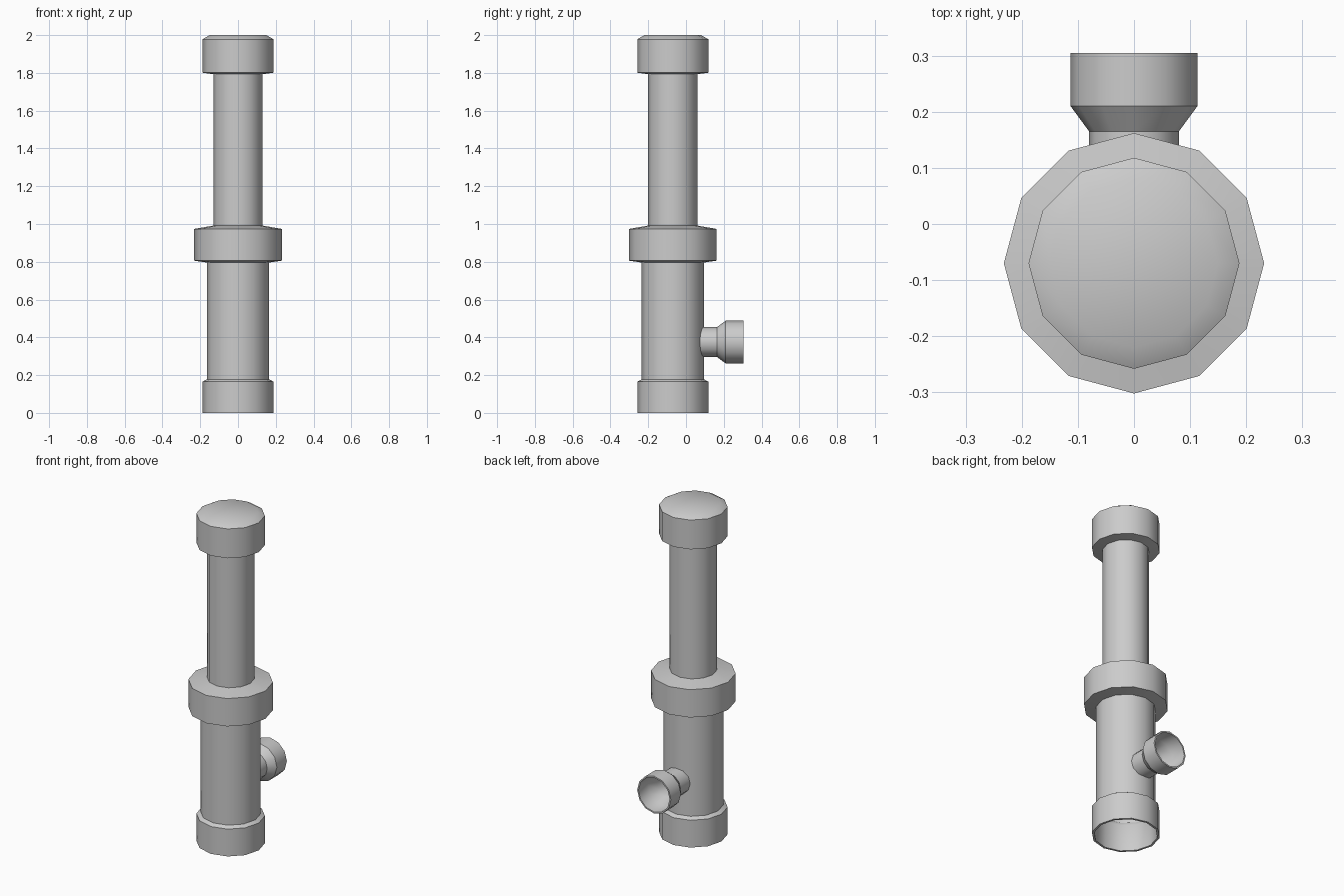
import bpy, bmesh, math
from mathutils import Matrix

if "Cube" in bpy.data.objects:
    bpy.data.objects.remove(bpy.data.objects["Cube"])

SIDES = 12
AXIS_Y = -0.07


def lathe(name, profile, matrix):
    """Spin (radius, height) points round the local z axis; radius 0 makes a tip."""
    bm = bmesh.new()
    rings = []
    for r, h in profile:
        if r == 0:
            rings.append([bm.verts.new((0, 0, h))] * SIDES)
        else:
            rings.append([bm.verts.new((r * math.cos(i * math.tau / SIDES),
                                        r * math.sin(i * math.tau / SIDES), h))
                          for i in range(SIDES)])
    for low, high in zip(rings, rings[1:]):
        for i in range(SIDES):
            j = (i + 1) % SIDES
            quad = [low[i], low[j], high[j], high[i]]
            bm.faces.new(list(dict.fromkeys(quad)))
    bm.transform(matrix)
    mesh = bpy.data.meshes.new(name)
    bm.to_mesh(mesh)
    bm.free()
    obj = bpy.data.objects.new(name, mesh)
    bpy.context.collection.objects.link(obj)
    bpy.ops.object.select_all(action='DESELECT')
    obj.select_set(True)
    bpy.context.view_layer.objects.active = obj
    bpy.ops.object.shade_smooth_by_angle(angle=math.radians(35))
    return obj


upright = Matrix.Translation((0, AXIS_Y, 0))

# Open socket at the foot, with a thin rim
lathe("foot_socket", [(0.165, 0.17), (0.172, 0.16), (0.175, 0.0), (0.188, 0.0),
                      (0.188, 0.165), (0.165, 0.178)], upright)
# Wide lower pipe, open inside
lathe("lower_pipe", [(0.165, 0.17), (0.165, 0.8)], upright)
# Collar joining the two pipes
lathe("collar", [(0.165, 0.796), (0.232, 0.806), (0.232, 0.974), (0.128, 0.992)], upright)
# Narrow upper pipe
lathe("upper_pipe", [(0.13, 0.985), (0.13, 1.8)], upright)
# Cap with a low domed top
lathe("top_cap", [(0.13, 1.793), (0.188, 1.801), (0.188, 1.978),
                  (0.15, 2.0), (0, 2.0)], upright)

# Side branch pointing to the back, flaring into an open socket
sideways = Matrix.Translation((0, 0, 0.375)) @ Matrix.Rotation(-math.pi / 2, 4, 'X')
lathe("side_branch", [(0.08, 0.065), (0.08, 0.165), (0.113, 0.21), (0.113, 0.305),
                      (0.104, 0.305), (0.102, 0.215), (0.075, 0.17), (0.075, 0.08)], sideways)
